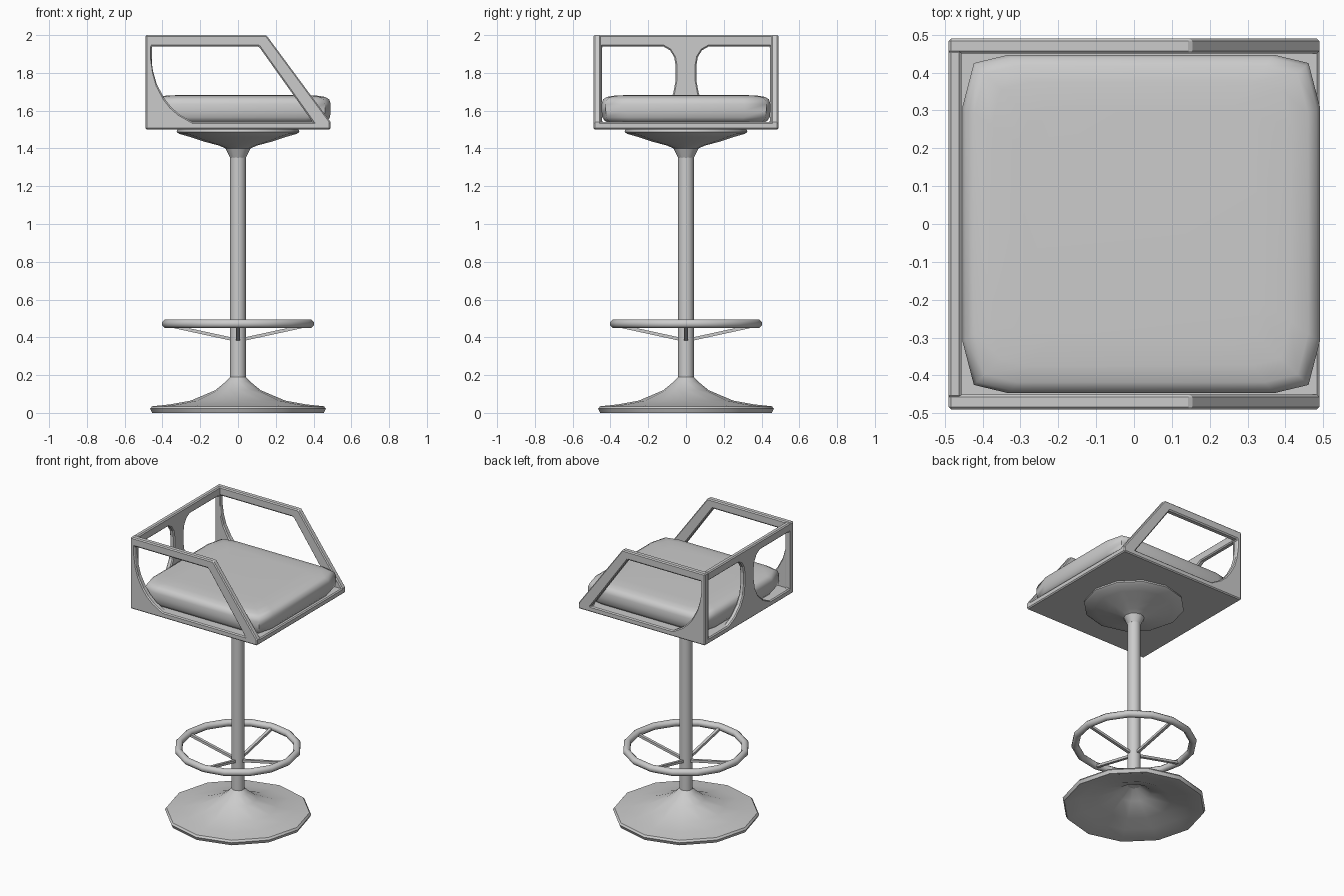
import bpy, bmesh, math
from mathutils import Vector, Matrix

cube = bpy.data.objects.get("Cube")
if cube:
    bpy.data.objects.remove(cube, do_unlink=True)


def finish(name, bm, smooth=None, bevel=0):
    bmesh.ops.recalc_face_normals(bm, faces=bm.faces)
    mesh = bpy.data.meshes.new(name)
    bm.to_mesh(mesh)
    bm.free()
    obj = bpy.data.objects.new(name, mesh)
    bpy.context.collection.objects.link(obj)
    if bevel:
        mod = obj.modifiers.new("Edge bevel", 'BEVEL')
        mod.width, mod.segments = bevel, 1
        mod.limit_method, mod.angle_limit = 'ANGLE', math.radians(40)
    if smooth:
        bpy.ops.object.select_all(action='DESELECT')
        obj.select_set(True)
        bpy.context.view_layer.objects.active = obj
        bpy.ops.object.shade_smooth_by_angle(angle=math.radians(smooth))
    return obj


def loft(name, rings, smooth=40):
    """Skin a stack of equal point rings and cap both ends."""
    bm = bmesh.new()
    loops = [[bm.verts.new(p) for p in ring] for ring in rings]
    n = len(loops[0])
    for a, b in zip(loops, loops[1:]):
        for i in range(n):
            j = (i + 1) % n
            bm.faces.new((a[i], a[j], b[j], b[i]))
    bm.faces.new(loops[0])
    bm.faces.new(loops[-1])
    return finish(name, bm, smooth)


def lathe(name, profile, sides, smooth=40):
    step = math.tau / sides
    rings = [[(r * math.cos(i * step), r * math.sin(i * step), z)
              for i in range(sides)] for r, z in profile]
    return loft(name, rings, smooth)


def panel(name, outlines, place, thickness):
    """Board cut from an outline with holes; place maps (u, v) to 3D."""
    bm = bmesh.new()
    edges = []
    for outline in outlines:
        vs = [bm.verts.new(place(u, v)) for u, v in outline]
        edges += [bm.edges.new((vs[i - 1], vs[i])) for i in range(len(vs))]
    bmesh.ops.triangle_fill(bm, edges=edges, use_beauty=True)
    out = bmesh.ops.extrude_face_region(bm, geom=bm.faces[:])
    moved = [g for g in out["geom"] if isinstance(g, bmesh.types.BMVert)]
    bmesh.ops.translate(bm, verts=moved, vec=thickness)
    return finish(name, bm, bevel=0.007)


def box(name, size, matrix, bevel=0):
    bm = bmesh.new()
    bmesh.ops.create_cube(bm, size=1)
    bmesh.ops.scale(bm, vec=size, verts=bm.verts)
    bmesh.ops.transform(bm, matrix=matrix, verts=bm.verts)
    return finish(name, bm, bevel=bevel)


# Hollow trumpet base, column and seat mount
lathe("base", [(0.042, 0.19), (0.065, 0.165), (0.12, 0.12), (0.25, 0.065),
               (0.36, 0.045), (0.455, 0.035), (0.465, 0.022), (0.455, 0.0),
               (0.44, 0.0), (0.35, 0.03), (0.24, 0.05), (0.11, 0.105),
               (0.04, 0.16)], 12)
lathe("column", [(0.042, 0.16), (0.042, 1.38)], 16)
lathe("seat_mount", [(0.042, 1.35), (0.066, 1.40), (0.10, 1.415),
                     (0.175, 1.435), (0.25, 1.46), (0.31, 1.477),
                     (0.325, 1.487), (0.32, 1.502)], 12)

# Foot ring and its four sloping spokes
bm = bmesh.new()
major, minor = 16, 8
grid = []
for i in range(major):
    a = math.tau * i / major
    row = []
    for j in range(minor):
        t = math.tau * (j + 0.5) / minor
        r = 0.38 + 0.024 * math.cos(t)
        row.append(bm.verts.new((r * math.cos(a), r * math.sin(a),
                                 0.472 + 0.024 * math.sin(t))))
    grid.append(row)
for i in range(major):
    for j in range(minor):
        bm.faces.new((grid[i - 1][j - 1], grid[i][j - 1],
                      grid[i][j], grid[i - 1][j]))
finish("foot_ring", bm, smooth=50)

inner, outer = Vector((0.03, 0, 0.39)), Vector((0.375, 0, 0.465))
span = outer - inner
tilt = Matrix.Rotation(-math.atan2(span.z, span.x), 4, 'Y')
for k in range(4):
    turn = Matrix.Rotation(k * math.pi / 2, 4, 'Z')
    middle = Matrix.Translation((inner + outer) / 2)
    box(f"foot_spoke_{k + 1}", (span.length, 0.02, 0.017), turn @ middle @ tilt)

# Seat plate
box("seat_plate", (0.98, 0.98, 0.04), Matrix.Translation((0, 0, 1.52)), 0.007)

# Side frames with a slanted front and a curved rear corner
side_outer = [(-0.49, 1.51), (0.49, 1.51), (0.49, 1.54), (0.15, 2.0), (-0.49, 2.0)]
side_hole = [(-0.46, 1.94), (0.11, 1.94), (0.395, 1.54), (-0.24, 1.54),
             (-0.31, 1.58), (-0.355, 1.62), (-0.39, 1.665), (-0.43, 1.74),
             (-0.45, 1.81), (-0.46, 1.88)]
for side, s in (("left", 1), ("right", -1)):
    panel(f"{side}_side_frame", [side_outer, side_hole],
          lambda u, v: (u, s * 0.45, v), (0, s * 0.04, 0))

# Back frame with a waisted centre splat
edge = 0.46
back_outer = [(-edge, 1.51), (edge, 1.51), (edge, 2.0), (-edge, 2.0)]
back_hole = [(0.445, 1.94), (0.12, 1.94), (0.085, 1.92), (0.063, 1.885),
             (0.055, 1.84), (0.055, 1.76), (0.068, 1.69), (0.10, 1.63),
             (0.16, 1.575), (0.23, 1.54), (0.445, 1.54)]
mirrored = [(-u, v) for u, v in back_hole]
panel("back_frame", [back_outer, back_hole, mirrored],
      lambda u, v: (-0.49, u, v), (0.035, 0, 0))

# Cushion: chamfered square rings, drawn in towards the rounded rims
corner = [(0.472, 0.31), (0.442, 0.425), (0.35, 0.447)]
quarters = [(1, 1), (-1, 1), (-1, -1), (1, -1)]
outline = []
for sx, sy in quarters:
    pts = corner if sx * sy > 0 else corner[::-1]
    outline += [(sx * x, sy * y) for x, y in pts]
levels = [(1.535, 0.04), (1.545, 0.018), (1.565, 0.004), (1.60, 0), (1.635, 0),
          (1.66, 0.008), (1.673, 0.03), (1.68, 0.075), (1.683, 0.15)]
rings = [[(0.019 + x * (1 - d / 0.46), y * (1 - d / 0.46), z)
          for x, y in outline] for z, d in levels]
loft("cushion", rings, smooth=60)
